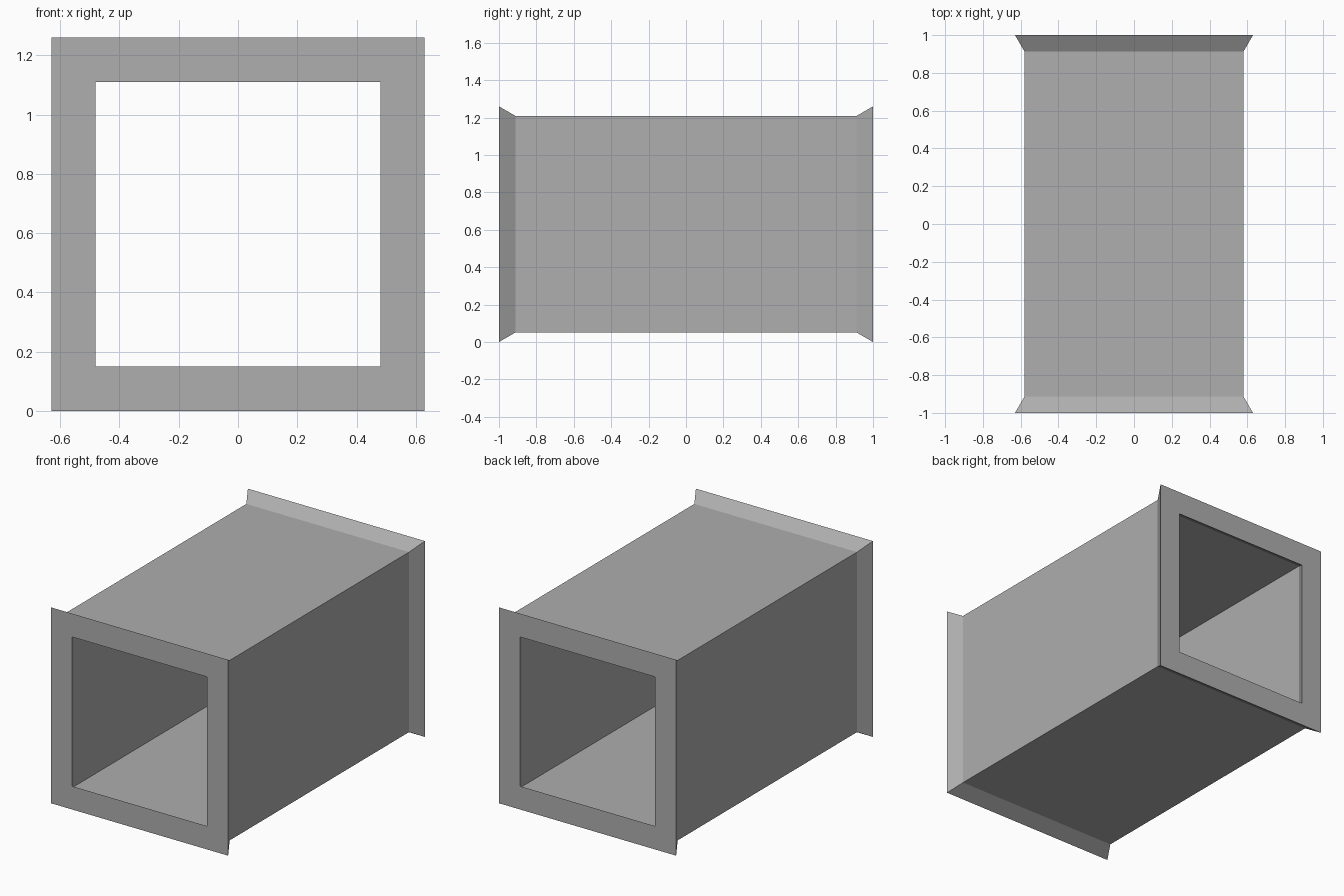
import bpy
import bmesh

cube = bpy.data.objects.get("Cube")
if cube:
    bpy.data.objects.remove(cube, do_unlink=True)

# Plain grey finish
grey = bpy.data.materials.new("mid_grey")
grey.use_nodes = True
colour = (0.425, 0.425, 0.425, 1)
grey.diffuse_color = colour
grey.node_tree.nodes["Principled BSDF"].inputs["Base Color"].default_value = colour

END = 1.0        # half length
RIM = 0.63       # outer half width of the flared rims
OPENING = 0.48   # half width of the openings
FLARE = 0.088    # length of each flare
STEP = 0.051     # how far the walls step in behind each rim
CENTRE_Z = RIM


def square_ring(bm, y, half):
    corners = ((-1, -1), (1, -1), (1, 1), (-1, 1))
    return [bm.verts.new((sx * half, y, CENTRE_Z + sz * half)) for sx, sz in corners]


# Closed wall profile: along the outside, then back along the inside
neck = END - FLARE
outer = [(-END, RIM), (-neck, RIM - STEP), (neck, RIM - STEP), (END, RIM)]
inner = [(END, OPENING), (neck, OPENING + STEP), (-neck, OPENING + STEP), (-END, OPENING)]

# Square duct with flared ends, bridged ring to ring
bm = bmesh.new()
rings = [square_ring(bm, y, half) for y, half in outer + inner]
for i, ring in enumerate(rings):
    following = rings[(i + 1) % len(rings)]
    for j in range(4):
        k = (j + 1) % 4
        bm.faces.new((ring[j], ring[k], following[k], following[j]))
bmesh.ops.recalc_face_normals(bm, faces=bm.faces)

mesh = bpy.data.meshes.new("square_duct")
bm.to_mesh(mesh)
bm.free()
mesh.materials.append(grey)
duct = bpy.data.objects.new("square_duct", mesh)
bpy.context.collection.objects.link(duct)
